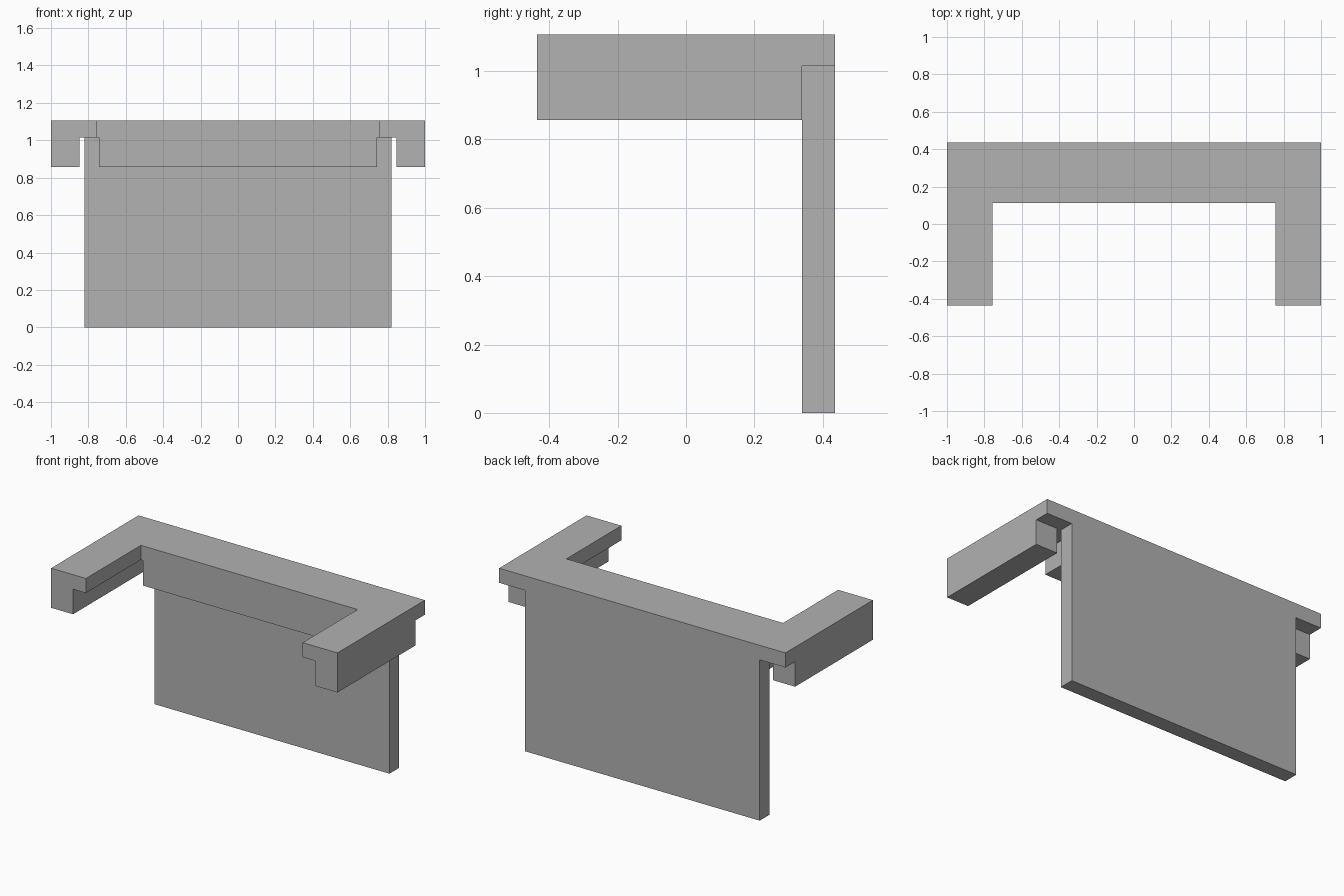
import bpy
import bmesh

cube = bpy.data.objects.get("Cube")
if cube:
    bpy.data.objects.remove(cube, do_unlink=True)

grey = bpy.data.materials.new("plain_grey")
grey.use_nodes = True
colour = (0.445, 0.445, 0.445, 1)
grey.diffuse_color = colour
grey.node_tree.nodes["Principled BSDF"].inputs["Base Color"].default_value = colour

# Shared levels and depths
FRONT, BACK = -0.436, 0.436
PANEL_FRONT = 0.34
INNER_EDGE = 0.112
APRON_BOTTOM, SLAB_BOTTOM, TOP = 0.857, 1.015, 1.107


def prism(name, outline, z0, z1):
    """Extrude a flat outline upward from z0 to z1."""
    bm = bmesh.new()
    base = bm.faces.new([bm.verts.new((x, y, z0)) for x, y in outline])
    top = bmesh.ops.extrude_face_region(bm, geom=[base])["geom"]
    verts = [v for v in top if isinstance(v, bmesh.types.BMVert)]
    bmesh.ops.translate(bm, verts=verts, vec=(0, 0, z1 - z0))
    bmesh.ops.recalc_face_normals(bm, faces=bm.faces)
    mesh = bpy.data.meshes.new(name)
    bm.to_mesh(mesh)
    bm.free()
    mesh.materials.append(grey)
    obj = bpy.data.objects.new(name, mesh)
    bpy.context.collection.objects.link(obj)
    return obj


def box(name, x0, x1, y0, y1, z0, z1):
    return prism(name, [(x0, y0), (x1, y0), (x1, y1), (x0, y1)], z0, z1)


# U-shaped counter top
half = [(1, BACK), (1, FRONT), (0.757, FRONT), (0.757, INNER_EDGE)]
prism("counter_top", half + [(-x, y) for x, y in reversed(half)], SLAB_BOTTOM, TOP)

# Upright panel under the back edge
box("back_panel", -0.82, 0.82, PANEL_FRONT, BACK, 0, SLAB_BOTTOM)

# Rail flush with the inner edge of the top
box("inner_rail", -0.742, 0.742, INNER_EDGE, PANEL_FRONT, APRON_BOTTOM, SLAB_BOTTOM)

# Rails under the outer edge of each arm
for side, s in (("left", 1), ("right", -1)):
    x0, x1 = sorted((s * 0.847, s * 1.0))
    box(side + "_arm_rail", x0, x1, FRONT, PANEL_FRONT, APRON_BOTTOM, SLAB_BOTTOM)
